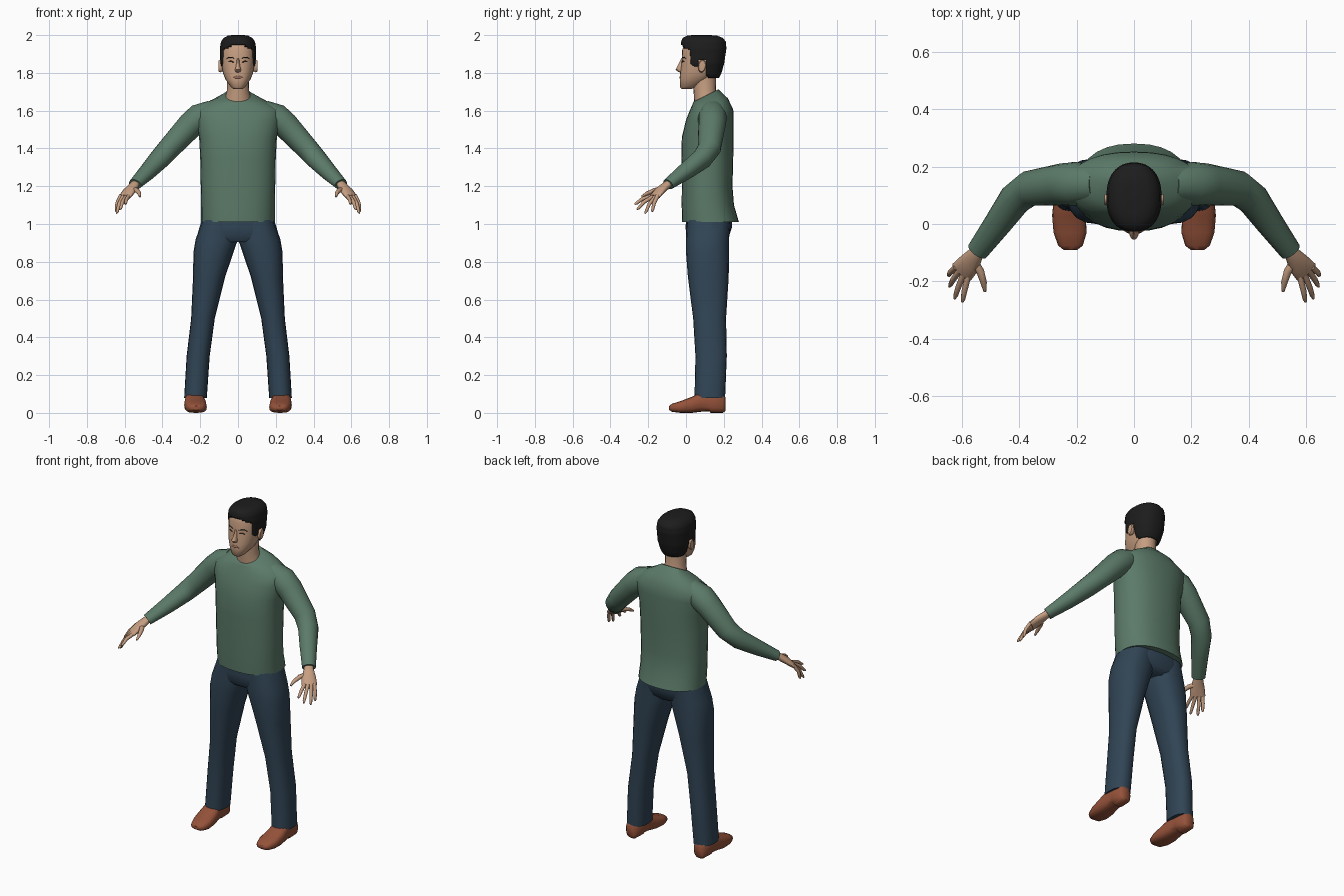
import bpy, bmesh, math
from mathutils import Vector
from mathutils.bvhtree import BVHTree

cube = bpy.data.objects.get("Cube")
if cube:
    bpy.data.objects.remove(cube, do_unlink=True)


def material(name, rgb):
    m = bpy.data.materials.new(name)
    m.use_nodes = True
    color = (*rgb, 1)
    m.diffuse_color = color
    bsdf = m.node_tree.nodes["Principled BSDF"]
    bsdf.inputs["Base Color"].default_value = color
    bsdf.inputs["Roughness"].default_value = 0.8
    return m


SKIN = material("skin", (0.56, 0.34, 0.22))
GREEN = material("sweater_green", (0.105, 0.195, 0.14))
NAVY = material("trouser_navy", (0.03, 0.058, 0.09))
BROWN = material("shoe_brown", (0.3, 0.085, 0.042))
BLACK = material("hair_black", (0.012, 0.012, 0.012))
EYE = material("eye_brown", (0.06, 0.035, 0.025))
LIPS = material("lips", (0.36, 0.17, 0.12))


def superellipse(n, p):
    for i in range(n):
        a = 2 * math.pi * i / n
        c, s = math.cos(a), math.sin(a)
        yield (math.copysign(abs(c) ** (2 / p), c),
               math.copysign(abs(s) ** (2 / p), s))


def slab(z, x0, x1, y0, y1, tilt=0, n=20, p=2.3):
    """Horizontal rounded section; tilt raises its back edge."""
    return [Vector(((x0 + x1) / 2 + (x1 - x0) / 2 * c,
                    (y0 + y1) / 2 + (y1 - y0) / 2 * s, z + tilt * s))
            for c, s in superellipse(n, p)]


def centred(rows, **kw):
    return [slab(r[0], -r[1], r[1], *r[2:], **kw) for r in rows]


def tube(path, n=12):
    """Sections along a path of (point, half width, half thickness)."""
    pts = [Vector(p[0]) for p in path]
    rings = []
    for i, (_, a, b) in enumerate(path):
        t = (pts[min(i + 1, len(pts) - 1)] - pts[max(i - 1, 0)]).normalized()
        u = t.cross(Vector((0, 0, 1))).normalized()
        v = u.cross(t)
        rings.append([pts[i] + u * a * c + v * b * s
                      for c, s in superellipse(n, 2)])
    return rings


def loft(name, rings, mat, mirror=False, keep=None, angle=50):
    bm = bmesh.new()
    loops = [[bm.verts.new(co) for co in r] for r in rings]
    n = len(loops[0])
    for lo, hi in zip(loops, loops[1:]):
        for i in range(n):
            j = (i + 1) % n
            bm.faces.new((lo[i], lo[j], hi[j], hi[i]))
    bm.faces.new(loops[0][::-1])
    bm.faces.new(loops[-1])
    bmesh.ops.recalc_face_normals(bm, faces=bm.faces[:])
    if keep:
        drop = [f for f in bm.faces if not keep(f.calc_center_median())]
        bmesh.ops.delete(bm, geom=drop, context='FACES')
    me = bpy.data.meshes.new(name)
    bm.to_mesh(me)
    bm.free()
    me.materials.append(mat)
    me.shade_smooth()
    me.set_sharp_from_angle(angle=math.radians(angle))
    ob = bpy.data.objects.new(name, me)
    bpy.context.collection.objects.link(ob)
    if mirror:
        ob.modifiers.new("mirror", 'MIRROR').use_mirror_merge = False
    return ob


# Sweater body and sleeves
loft("sweater_body", centred([
    (1.01, .195, -.02, .28), (1.1, .195, -.023, .254), (1.2, .197, -.022, .246),
    (1.35, .2, -.025, .25), (1.46, .206, -.022, .252), (1.55, .225, 0, .252),
    (1.605, .225, .022, .25), (1.65, .15, .035, .222, .015),
    (1.68, .075, .04, .172, .033)], n=28), GREEN)
loft("sleeves", tube([
    ((.13, .14, 1.61), .06, .05), ((.2, .14, 1.565), .076, .075),
    ((.25, .138, 1.525), .073, .07), ((.365, .123, 1.4), .062, .06),
    ((.415, .085, 1.345), .057, .055), ((.475, .0, 1.28), .048, .045),
    ((.545, -.095, 1.21), .038, .03)], n=16), GREEN, mirror=True)

# Trousers
loft("trouser_legs", [slab(*r) for r in [
    (.08, .165, .285, .045, .207), (.3, .15, .272, .05, .216),
    (.5, .123, .248, .038, .212), (.72, .068, .238, .01, .226),
    (.85, .024, .236, 0, .228), (.92, 0, .224, 0, .228),
    (1.02, 0, .188, .005, .235)]], NAVY, mirror=True)
loft("trouser_seat", centred([
    (.905, .19, .02, .2), (.93, .218, .002, .226), (.98, .205, -.002, .243),
    (1.03, .188, 0, .245)]), NAVY)

# Shoes, lofted from toe to heel: (y, x0, x1, z0, z1)
shoe = []
for y, x0, x1, z0, z1 in [
        (-.09, .198, .245, .016, .036), (-.075, .178, .264, .006, .048),
        (-.03, .165, .28, 0, .062), (.03, .168, .285, 0, .085),
        (.08, .178, .28, .006, .11), (.125, .184, .274, .008, .11),
        (.13, .184, .274, 0, .11), (.195, .19, .268, 0, .1),
        (.208, .205, .255, .01, .085)]:
    shoe.append([Vector((v.x, y, v.y))
                 for v in slab(0, x0, x1, z0, z1, n=16, p=2.8)])
loft("shoes", shoe, BROWN, mirror=True)

# Hands: palm, four fingers and a thumb
palm_end = Vector((.6, -.168, 1.143))
loft("palms", tube([
    ((.52, -.06, 1.235), .024, .02), ((.55, -.103, 1.205), .027, .021),
    ((.575, -.14, 1.175), .04, .02), (palm_end, .043, .014)]),
    SKIN, mirror=True)
across = Vector((-.84, -.54, .1))
for name, offset, tip in [
        ("index", .031, (.598, -.272, 1.105)), ("middle", .011, (.625, -.26, 1.077)),
        ("ring", -.01, (.643, -.218, 1.056)), ("little", -.031, (.646, -.18, 1.065))]:
    base = palm_end + across * offset
    tip = Vector(tip)
    start = base + (palm_end - tip) * .15
    joint = base.lerp(tip, .5) + Vector((.004, -.004, .007))
    loft(name + "_fingers", tube([
        (start, .011, .011), (joint, .01, .01), (base.lerp(tip, .88), .008, .008),
        (tip, .004, .004)], n=8), SKIN, mirror=True)
loft("thumbs", tube([
    ((.565, -.12, 1.185), .016, .014), ((.535, -.165, 1.178), .014, .013),
    ((.523, -.205, 1.163), .011, .01), ((.519, -.235, 1.145), .005, .005)],
    n=8), SKIN, mirror=True)

# Neck, head, nose and ears
loft("neck", centred([
    (1.6, .085, .05, .17), (1.665, .068, .043, .165, .02),
    (1.71, .058, .04, .158), (1.8, .058, .03, .16)], p=2), SKIN)
head_rings = centred([
    (1.715, .024, -.022, .03), (1.728, .04, -.031, .075, .006),
    (1.765, .066, -.033, .125), (1.8, .08, -.031, .16),
    (1.85, .088, -.024, .182), (1.875, .09, -.022, .187),
    (1.92, .09, -.02, .19), (1.96, .08, -.008, .18),
    (1.98, .05, .02, .15)], n=28)
head = loft("head", head_rings, SKIN)
loft("nose", centred([
    (1.875, .007, -.026, 0), (1.835, .011, -.046, 0), (1.817, .017, -.055, 0),
    (1.806, .015, -.043, 0), (1.802, .008, -.03, 0)], n=12, p=2), SKIN)
loft("ears", [[Vector((x, v.x, v.y + (v.x - .085) * .3)) for v in
               slab(0, .085 - r, .085 + r, 1.836 - 1.6 * r, 1.836 + 1.6 * r, n=12, p=2)]
              for x, r in [(.078, .016), (.094, .021), (.102, .018), (.103, .009)]],
     SKIN, mirror=True)

# Painted face details, laid on the head as thin strips
surface = BVHTree.FromPolygons([v.co for v in head.data.vertices],
                               [p.vertices[:] for p in head.data.polygons])


def face_strip(name, points, height, mat, mirror=True):
    rings = []
    for i, (x, z) in enumerate(points):
        hit = surface.ray_cast(Vector((x, -1, z)), Vector((0, 1, 0)))[0]
        h = height * (.3 if i in (0, len(points) - 1) else 1)
        rings.append([hit + Vector((0, .003 * math.cos(a), h * math.sin(a)))
                      for a in [k * math.pi / 4 for k in range(8)]])
    loft(name, rings, mat, mirror=mirror)


face_strip("eyebrows", [(.018, 1.877), (.035, 1.882), (.05, 1.882), (.062, 1.874)],
           .003, BLACK)
face_strip("eyes", [(.022, 1.857), (.03, 1.86), (.042, 1.861), (.052, 1.858)],
           .004, EYE)
face_strip("mouth", [(-.026, 1.774), (-.012, 1.777), (0, 1.776), (.012, 1.777),
                     (.026, 1.774)], .006, LIPS, mirror=False)

# Hair: a cap trimmed along the hairline
hair_rows = [
    (1.765, .062, .03, .17), (1.8, .08, 0, .188), (1.85, .094, -.02, .202),
    (1.93, .096, -.028, .214), (1.965, .09, -.026, .211), (1.985, .076, -.018, .195),
    (1.997, .054, .005, .165), (2, .03, .035, .13)]
fine_rows = []
for lo, hi in zip(hair_rows, hair_rows[1:]):
    steps = max(1, round((hi[0] - lo[0]) / .009))
    fine_rows += [tuple(a + (b - a) * k / steps for a, b in zip(lo, hi))
                  for k in range(steps)]
fine_rows.append(hair_rows[-1])


def under_hairline(c):
    if c.y < .022:
        return c.z > 1.945 - .5 * max(0, abs(c.x) - .035)
    if c.y < .066:
        return c.z > 1.832
    if c.y < .106:
        return c.z > 1.866
    return c.z > 1.77 + max(0, .14 - c.y) * .4


hair = loft("hair", centred(fine_rows, n=64), BLACK, keep=under_hairline)
thick = hair.modifiers.new("thickness", 'SOLIDIFY')
thick.thickness = .012
thick.offset = -1
